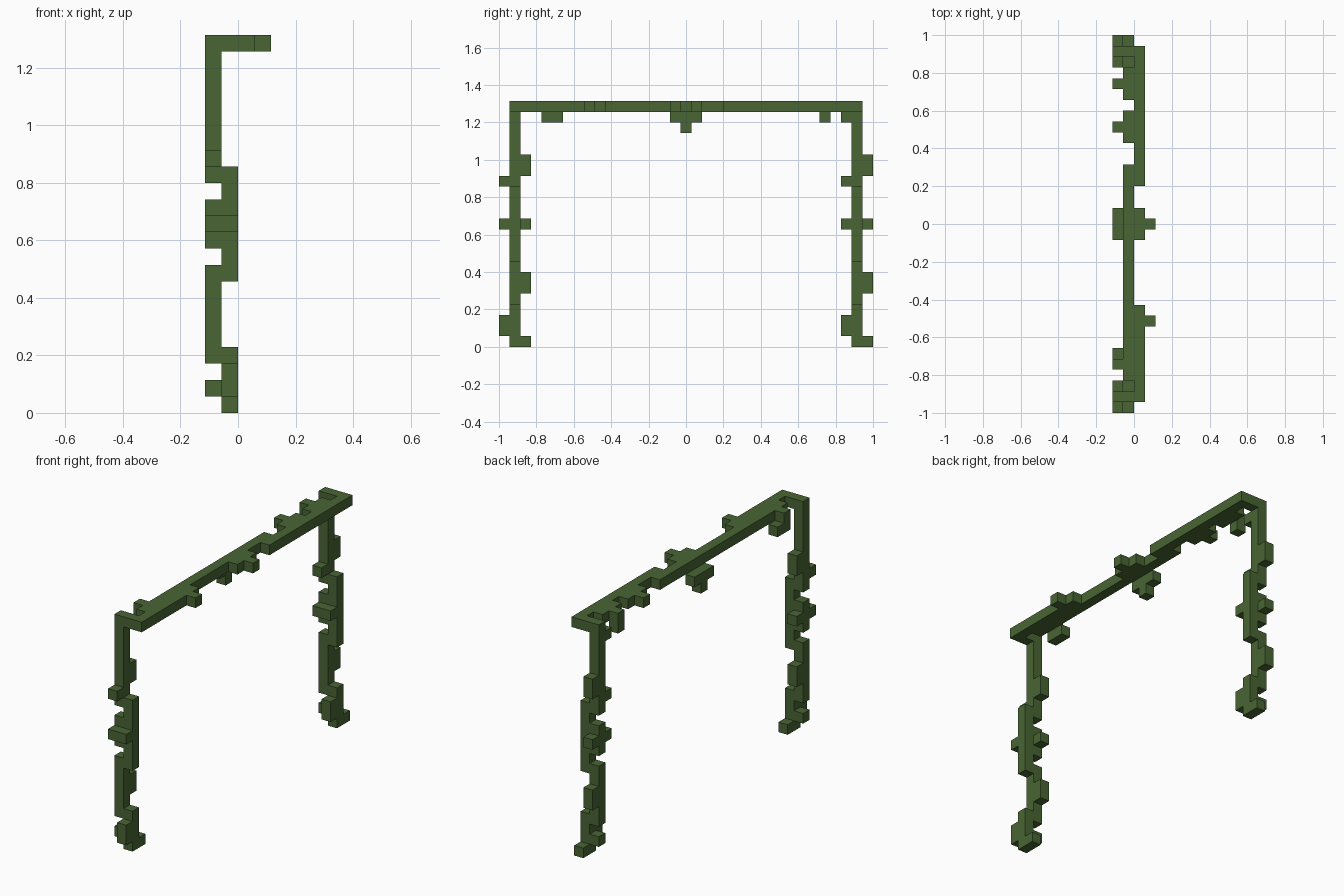
import bpy, bmesh
from mathutils import Vector

if "Cube" in bpy.data.objects:
    bpy.data.objects.remove(bpy.data.objects["Cube"])

U = 2 / 35                       # one block of the grid
ORIGIN = Vector((-2 * U, -1, 0))

leaf_green = bpy.data.materials.new("leaf_green")
leaf_green.diffuse_color = (0.065, 0.130, 0.034, 1)
leaf_green.use_nodes = True
leaf_green.node_tree.nodes["Principled BSDF"].inputs["Base Color"].default_value = leaf_green.diffuse_color


def cells(*boxes):
    """Grid cells filled by inclusive boxes ((x0,x1),(y0,y1),(z0,z1))."""
    return {(x, y, z)
            for bx, by, bz in boxes
            for x in range(bx[0], bx[1] + 1)
            for y in range(by[0], by[1] + 1)
            for z in range(bz[0], bz[1] + 1)}


def build(name, part, solid):
    """Skin the part's cells, leaving out faces buried in the whole model."""
    bm = bmesh.new()
    for c in part:
        for axis in range(3):
            for side in (0, 1):
                n = list(c)
                n[axis] += 2 * side - 1
                if tuple(n) in solid:
                    continue
                a, b = (axis + 1) % 3, (axis + 2) % 3
                quad = []
                for da, db in ((0, 0), (1, 0), (1, 1), (0, 1)):
                    p = Vector(c)
                    p[axis] += side
                    p[a] += da
                    p[b] += db
                    quad.append(bm.verts.new(ORIGIN + p * U))
                bm.faces.new(quad if side else quad[::-1])
    bmesh.ops.remove_doubles(bm, verts=bm.verts, dist=U * 0.01)
    bmesh.ops.dissolve_limit(bm, angle_limit=0.01, verts=bm.verts, edges=bm.edges)
    me = bpy.data.meshes.new(name)
    bm.to_mesh(me)
    bm.free()
    me.materials.append(leaf_green)
    bpy.context.collection.objects.link(bpy.data.objects.new(name, me))


# Climbing post: weaving stem plus leaf blocks on both sides
post = cells(
    ((1, 1), (1, 1), (0, 3)), ((0, 0), (1, 1), (1, 1)),
    ((0, 0), (1, 1), (3, 8)), ((1, 1), (1, 1), (8, 14)),
    ((0, 0), (1, 1), (10, 12)), ((0, 0), (1, 1), (14, 21)),
    # leaves on the -y side
    ((1, 1), (0, 0), (1, 2)), ((0, 1), (0, 0), (11, 11)), ((0, 0), (0, 0), (15, 15)),
    # leaves on the +y side
    ((1, 1), (2, 2), (0, 0)), ((0, 0), (2, 2), (5, 6)),
    ((0, 0), (2, 2), (11, 11)), ((0, 0), (2, 2), (16, 17)))
far_post = {(x, y + 32, z) for x, y, z in post} | {(0, 32, 21)}

# Top beam: stem weaving between two rows, with leaves at its sides
T = (22, 22)
beam = cells(
    ((0, 2), (1, 1), T), ((2, 2), (2, 9), T), ((1, 1), (3, 22), T),
    ((2, 2), (16, 18), T), ((2, 2), (21, 32), T),
    ((1, 1), (25, 27), T), ((1, 1), (29, 31), T), ((0, 2), (33, 33), T),
    ((3, 3), (8, 8), T), ((3, 3), (17, 17), T),
    ((0, 0), (4, 4), T), ((0, 0), (26, 26), T), ((0, 0), (30, 30), T))

# Leaves hanging under the beam
hanging = cells(
    ((0, 0), (4, 5), (21, 21)), ((0, 0), (16, 18), (21, 21)),
    ((0, 0), (17, 17), (20, 20)), ((0, 0), (30, 30), (21, 21)))

parts = {"near_post": post, "far_post": far_post,
         "top_beam": beam, "hanging_leaves": hanging}
solid = set().union(*parts.values())
for name, part in parts.items():
    build(name, part, solid)
